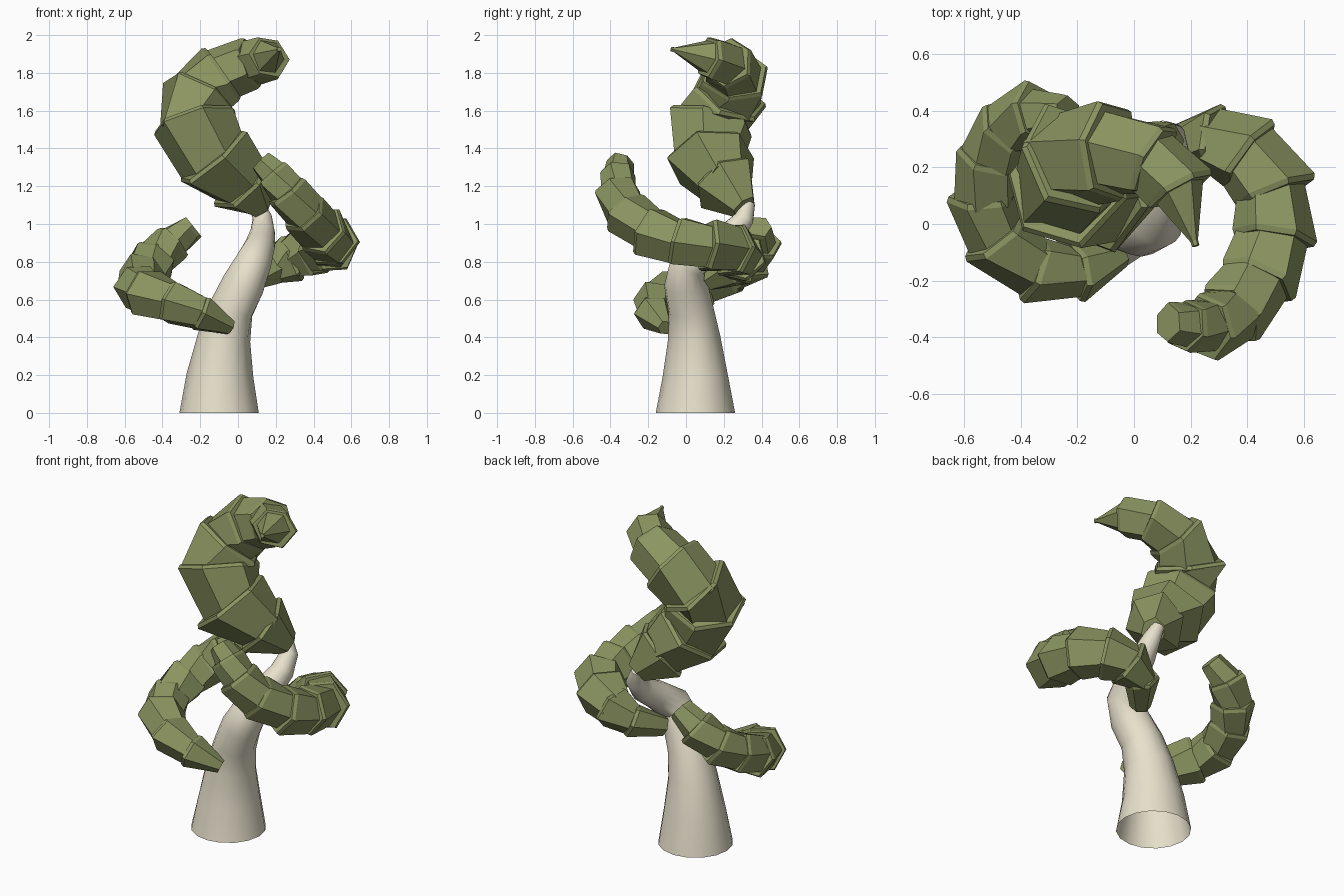
import bpy, bmesh, math, random
from mathutils import Vector

if "Cube" in bpy.data.objects:
    bpy.data.objects.remove(bpy.data.objects["Cube"])

random.seed(4)


def material(name, rgb):
    m = bpy.data.materials.new(name)
    m.diffuse_color = (*rgb, 1)
    m.use_nodes = True
    m.node_tree.nodes["Principled BSDF"].inputs["Base Color"].default_value = m.diffuse_color
    return m


BARK = material("pale_bark", (0.80, 0.75, 0.60))
LEAF = material("olive_leaf", (0.26, 0.30, 0.12))


def new_object(name, bm, mat):
    bmesh.ops.recalc_face_normals(bm, faces=bm.faces)
    me = bpy.data.meshes.new(name)
    bm.to_mesh(me)
    bm.free()
    me.materials.append(mat)
    ob = bpy.data.objects.new(name, me)
    bpy.context.collection.objects.link(ob)
    return ob


def ring(bm, c, t, up, r, sides, phase=0.0, jitter=0.0):
    # polygon around the path, square to its direction
    u = (up - t * up.dot(t)).normalized()
    v = t.cross(u)
    out = []
    for i in range(sides):
        a = 2 * math.pi * i / sides + phase
        k = r * (1 + random.uniform(-jitter, jitter))
        out.append(bm.verts.new(c + (u * math.cos(a) + v * math.sin(a)) * k))
    return out


def skin(bm, rings, cap_start=True):
    for a, b in zip(rings, rings[1:]):
        n = len(a)
        for i in range(n):
            bm.faces.new((a[i], a[(i + 1) % n], b[(i + 1) % n], b[i]))
    if cap_start:
        bm.faces.new(rings[0])
    bm.faces.new(rings[-1])


def tangents(pts):
    n = len(pts)
    return [(pts[min(i + 1, n - 1)] - pts[max(i - 1, 0)]).normalized() for i in range(n)]


def trunk(path):
    # smooth tapering tube, open underneath
    bm = bmesh.new()
    pts = [Vector(p[:3]) for p in path]
    tans = tangents(pts)
    tans[0] = Vector((0, 0, 1))
    skin(bm, [ring(bm, p, t, Vector((1, 0, 0)), q[3], 16, 0, 0.03 if q[2] else 0)
              for p, t, q in zip(pts, tans, path)], cap_start=False)
    ob = new_object("trunk", bm, BARK)
    bpy.context.view_layer.objects.active = ob
    ob.select_set(True)
    bpy.ops.object.shade_smooth_by_angle(angle=math.radians(50))
    ob.select_set(False)


def frond(name, path, up, sides=6):
    # chain of overlapping faceted sleeves, each flaring to a thin lip
    bm = bmesh.new()
    pts = [Vector(p[:3]) for p in path]
    tans = tangents(pts)
    up = Vector(up)
    for i in range(len(pts) - 1):
        a, b = pts[i], pts[i + 1]
        r0, r1 = path[i][3], path[i + 1][3]
        ph = math.pi / 6 + random.uniform(-0.2, 0.2)
        lip = tans[i + 1] * 0.01
        start = ring(bm, a, tans[i], up, r0, sides, ph, 0.07)
        flare = ring(bm, b + lip, tans[i + 1], up, r1 * 1.17, sides, ph, 0.08)
        end = [bm.verts.new(v.co + lip * 2 + (b - v.co) * 0.06) for v in flare]
        skin(bm, [start, flare, end])
    return new_object(name, bm, LEAF)


# trunk: broad foot, bends right and then back to a narrow tip
trunk([(-0.10, 0.05, 0, 0.21), (-0.095, 0.05, 0.2, 0.173), (-0.075, 0.04, 0.4, 0.138),
       (-0.035, 0.025, 0.55, 0.120), (0.025, 0.0, 0.68, 0.113), (0.08, 0.01, 0.79, 0.10),
       (0.115, 0.13, 0.88, 0.083), (0.13, 0.24, 0.95, 0.068), (0.13, 0.31, 1.03, 0.052),
       (0.10, 0.33, 1.11, 0.035)])

# top frond: curls left, up and forward to a pointed end
frond("top_frond", [(0.12, 0.31, 1.09, 0.07), (0.03, 0.21, 1.21, 0.155), (-0.13, 0.13, 1.34, 0.195),
                    (-0.24, 0.13, 1.53, 0.20), (-0.22, 0.22, 1.66, 0.185), (-0.10, 0.26, 1.78, 0.155),
                    (0.05, 0.23, 1.85, 0.125), (0.15, 0.14, 1.88, 0.105), (0.21, -0.05, 1.92, 0.012)],
      (0.3, 0.9, 0.1))

# right frond: sweeps from the back around to the front and rises
frond("right_frond", [(0.06, 0.13, 0.70, 0.06), (0.16, 0.27, 0.76, 0.085), (0.27, 0.29, 0.82, 0.115),
                      (0.39, 0.25, 0.86, 0.127), (0.485, 0.13, 0.88, 0.127), (0.495, -0.03, 0.905, 0.123),
                      (0.44, -0.18, 0.96, 0.123), (0.36, -0.31, 1.05, 0.115), (0.27, -0.36, 1.16, 0.10),
                      (0.20, -0.36, 1.25, 0.085), (0.14, -0.35, 1.31, 0.06)],
      (0, 0.1, 1))

# left frond: sweeps from the front around to the back and rises
frond("left_frond", [(-0.04, -0.11, 0.45, 0.04), (-0.18, -0.17, 0.52, 0.085), (-0.34, -0.16, 0.58, 0.105),
                     (-0.48, -0.06, 0.63, 0.112), (-0.525, 0.08, 0.67, 0.112), (-0.51, 0.22, 0.73, 0.112),
                     (-0.45, 0.33, 0.80, 0.105), (-0.36, 0.385, 0.89, 0.10), (-0.26, 0.385, 0.97, 0.065)],
      (0, 0.1, 1))
